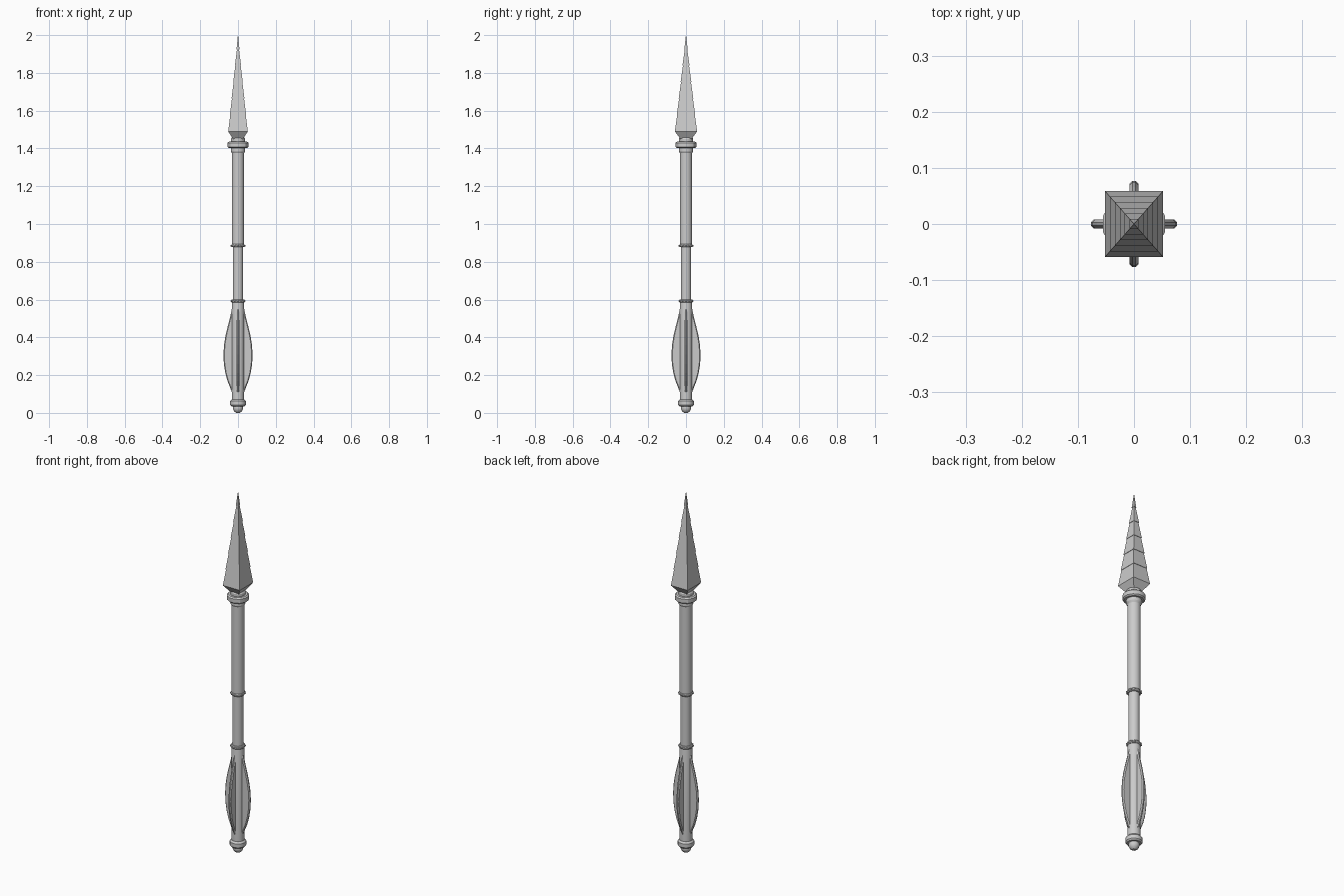
import bpy, bmesh, math
from mathutils import Matrix

if "Cube" in bpy.data.objects:
    bpy.data.objects.remove(bpy.data.objects["Cube"])


def finish(bm, name, smooth=False):
    bmesh.ops.recalc_face_normals(bm, faces=bm.faces)
    me = bpy.data.meshes.new(name)
    bm.to_mesh(me)
    bm.free()
    ob = bpy.data.objects.new(name, me)
    bpy.context.collection.objects.link(ob)
    if smooth:
        bpy.ops.object.select_all(action='DESELECT')
        ob.select_set(True)
        bpy.context.view_layer.objects.active = ob
        bpy.ops.object.shade_smooth_by_angle(angle=math.radians(30))
    return ob


def loft(bm, rings):
    # Skin closed rings of points and cap both ends
    loops = [[bm.verts.new(p) for p in r] for r in rings]
    n = len(loops[0])
    for a, b in zip(loops, loops[1:]):
        for i in range(n):
            j = (i + 1) % n
            bm.faces.new((a[i], a[j], b[j], b[i]))
    bm.faces.new(loops[0])
    bm.faces.new(loops[-1])


def lathe(name, profile, sides=16, smooth=True):
    bm = bmesh.new()
    loft(bm, [[(r * math.cos(2 * math.pi * (i + .5) / sides),
                r * math.sin(2 * math.pi * (i + .5) / sides), z)
               for i in range(sides)] for r, z in profile])
    return finish(bm, name, smooth)


# Shaft sections
lathe("lower_shaft", [(.033, .06), (.033, .575), (.028, .60)])
lathe("middle_shaft", [(.028, .58), (.028, .89)])
lathe("upper_shaft", [(.033, .88), (.033, 1.40)])

# Pommel
lathe("pommel_collar", [(.036, .035), (.042, .042), (.042, .063), (.034, .072)])
lathe("pommel_knob", [(.010, 0), (.021, .008), (.027, .02), (.027, .032), (.022, .045)], 12)

# Collar below the spear head
lathe("head_collar_sleeve", [(.033, 1.375), (.039, 1.385), (.039, 1.45), (.034, 1.458)])
lathe("head_collar_ring", [(.050, 1.402), (.057, 1.408), (.057, 1.43), (.050, 1.436)], 12)

# Beaded bands on the shaft
for label, z in (("lower", .592), ("upper", .885)):
    lathe(label + "_band", [(.033, z - .008), (.036, z - .004), (.036, z + .004), (.033, z + .008)])
    bm = bmesh.new()
    for i in range(12):
        a = 2 * math.pi * i / 12
        bmesh.ops.create_icosphere(bm, subdivisions=1, radius=.005, matrix=Matrix.Translation(
            (.036 * math.cos(a), .036 * math.sin(a), z)))
    finish(bm, label + "_band_beads")

# Four curved flanges with bevelled outer edges
outline = [(.11, .033), (.135, .042), (.17, .056), (.21, .067), (.26, .075),
           (.31, .077), (.36, .074), (.41, .066), (.46, .054), (.51, .041), (.55, .033)]
for k in range(4):
    bm = bmesh.new()
    loft(bm, [[(.02, -.008, z), (r - .005, -.008, z), (r, -.003, z),
               (r, .003, z), (r - .005, .008, z), (.02, .008, z)] for z, r in outline])
    bm.transform(Matrix.Rotation(k * math.pi / 2, 4, 'Z'))
    finish(bm, "flange_%d" % (k + 1))


# Square spear head made of overlapping tapered segments
def square(h, z):
    return [(sx * h * .052, sy * h * .059, z) for sx, sy in ((-1, -1), (1, -1), (1, 1), (-1, 1))]


bm = bmesh.new()
loft(bm, [square(.5, 1.45), square(1, 1.49)])
levels = [1.49, 1.577, 1.664, 1.751, 1.838, 1.925, 2.0]
for a, b in zip(levels, levels[1:]):
    top = (2.0 - b) / .51
    loft(bm, [square((2.0 - a) / .51, a), square(max(top - .04, .01), b)])
finish(bm, "spear_head")
